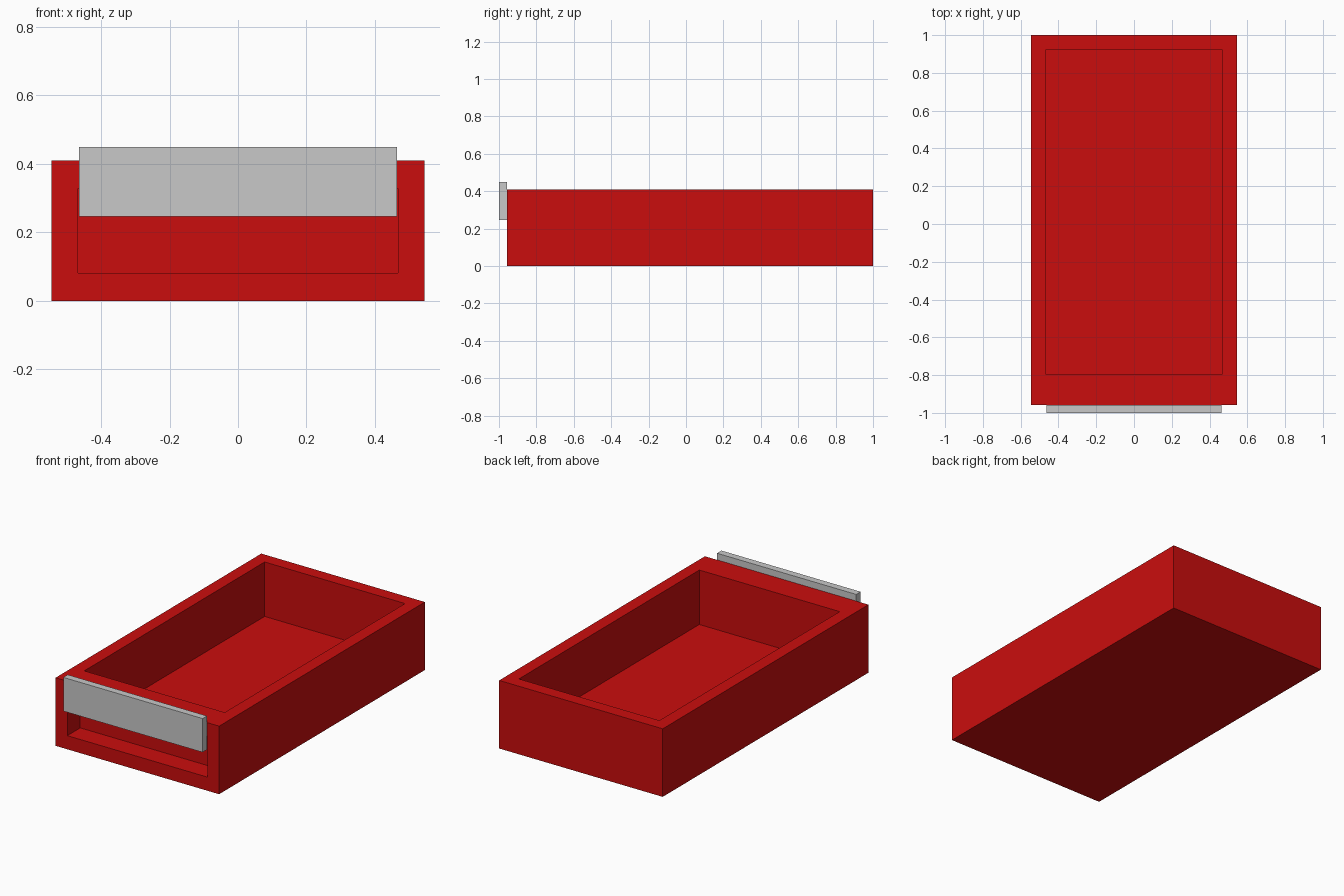
import bpy

if "Cube" in bpy.data.objects:
    bpy.data.objects.remove(bpy.data.objects["Cube"])


def material(name, rgb):
    m = bpy.data.materials.new(name)
    m.diffuse_color = (*rgb, 1.0)
    m.use_nodes = True
    m.node_tree.nodes["Principled BSDF"].inputs["Base Color"].default_value = m.diffuse_color
    return m


def box(name, lo, hi, mat):
    """Axis-aligned box between two corners."""
    bpy.ops.mesh.primitive_cube_add(
        size=1, location=[(a + b) / 2 for a, b in zip(lo, hi)])
    ob = bpy.context.object
    ob.name = name
    ob.scale = [b - a for a, b in zip(lo, hi)]
    bpy.ops.object.transform_apply(location=False, rotation=False, scale=True)
    ob.data.materials.append(mat)
    return ob


red = material("red", (0.59, 0.004, 0.004))
grey = material("light grey", (0.58, 0.58, 0.58))

# Drawer body
body = box("drawer_body", (-0.545, -0.958, 0), (0.545, 1.0, 0.41), red)

# Open storage tray and shallow finger recess in the front
cutters = [
    box("tray_cutter", (-0.468, -0.795, 0.082), (0.468, 0.922, 0.6), red),
    box("recess_cutter", (-0.467, -1.2, 0.082), (0.467, -0.835, 0.328), red),
]
for cutter in cutters:
    mod = body.modifiers.new(cutter.name, "BOOLEAN")
    mod.operation = "DIFFERENCE"
    mod.solver = "EXACT"
    mod.object = cutter
    bpy.context.view_layer.objects.active = body
    bpy.ops.object.modifier_apply(modifier=mod.name)
    bpy.data.objects.remove(cutter)

# Pull plate across the front, rising above the rim
box("pull_plate", (-0.464, -1.0, 0.247), (0.464, -0.958, 0.45), grey)
